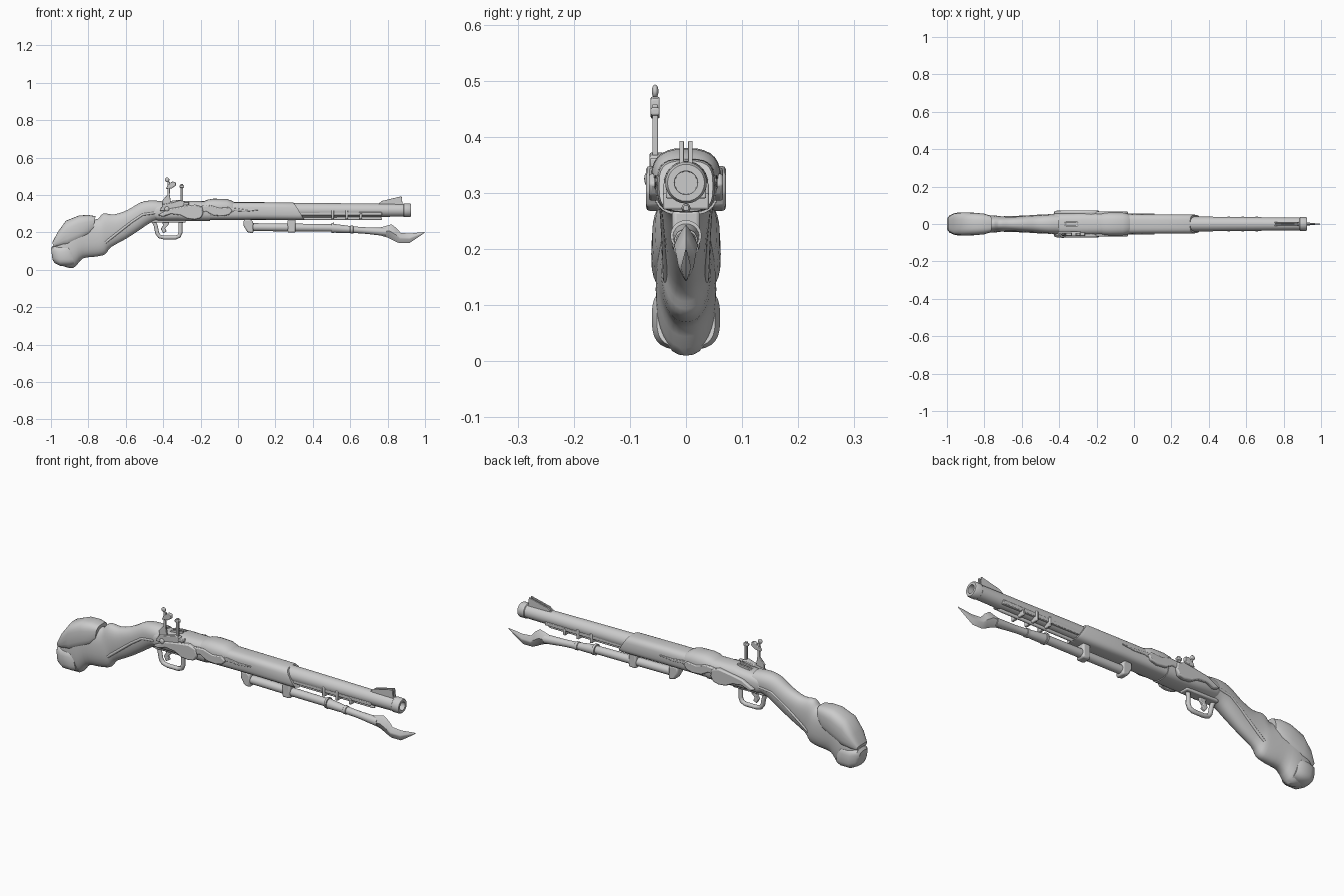
import bpy, bmesh, math
from mathutils import Vector


def finish(name, bm, bevel=0, angle=35):
    bmesh.ops.remove_doubles(bm, verts=bm.verts, dist=1e-5)
    bmesh.ops.recalc_face_normals(bm, faces=bm.faces)
    me = bpy.data.meshes.new(name)
    bm.to_mesh(me)
    bm.free()
    ob = bpy.data.objects.new(name, me)
    bpy.context.collection.objects.link(ob)
    bpy.ops.object.select_all(action='DESELECT')
    ob.select_set(True)
    bpy.context.view_layer.objects.active = ob
    if bevel:
        m = ob.modifiers.new("bevel", 'BEVEL')
        m.width, m.segments = bevel, 2
    bpy.ops.object.shade_smooth_by_angle(angle=math.radians(angle))
    return ob


def spline(rows, steps):
    """Catmull-Rom through rows of equal length."""
    v = [Vector(r) for r in rows]
    out = []
    for i in range(len(v) - 1):
        a, b, c, d = v[max(i - 1, 0)], v[i], v[i + 1], v[min(i + 2, len(v) - 1)]
        for s in range(steps):
            t = s / steps
            out.append(0.5 * (2 * b + (c - a) * t + (2 * a - 5 * b + 4 * c - d) * t * t
                              + (3 * b - a - 3 * c + d) * t ** 3))
    return out + [v[-1]]


def skin(bm, rings):
    vs = [[bm.verts.new(p) for p in r] for r in rings]
    n = len(vs[0])
    for a, b in zip(vs, vs[1:]):
        for i in range(n):
            bm.faces.new((a[i], a[(i + 1) % n], b[(i + 1) % n], b[i]))
    bm.faces.new(vs[0])
    bm.faces.new(vs[-1])


def loft(name, rows, e=2.0, n=28, steps=1):
    """Rows are top x, top z, bottom x, bottom z, half width; e is the squareness."""
    if steps > 1:
        rows = [tuple(r) for r in (lambda rr: rr)(
            [list(a) + list(b) for a, b in zip(spline([r[:3] for r in rows], steps),
                                               spline([r[2:] for r in rows], steps))])]
        rows = [(r[0], r[1], r[2], r[4], r[5]) for r in rows]
    rings = []
    for xt, zt, xb, zb, w in rows:
        ring = []
        for i in range(n):
            a = 2 * math.pi * i / n
            c, s = [math.copysign(abs(q) ** (2 / e), q) if abs(q) > 1e-9 else 0
                    for q in (math.cos(a), math.sin(a))]
            k = (s + 1) / 2
            ring.append((xb + (xt - xb) * k, w * c, zb + (zt - zb) * k))
        rings.append(ring)
    bm = bmesh.new()
    skin(bm, rings)
    return finish(name, bm)


def lathe(name, prof, z, y=0, n=28, drop=0):
    """Profile of x, radius turned about an x-axis; drop lowers it along its length."""
    x0 = prof[0][0]
    bm = bmesh.new()
    skin(bm, [[(x, y + r * math.cos(2 * math.pi * i / n),
                z - drop * (x - x0) + r * math.sin(2 * math.pi * i / n))
               for i in range(n)] for x, r in prof])
    return finish(name, bm)


def plate(name, pts, y0, y1, bevel=0.003, both=False):
    bm = bmesh.new()
    for s in ((1, -1) if both else (1,)):
        a, b = [[bm.verts.new((x, s * y, z)) for x, z in pts] for y in (y0, y1)]
        n = len(pts)
        bm.faces.new(a)
        bm.faces.new(b)
        for i in range(n):
            bm.faces.new((a[i], a[(i + 1) % n], b[(i + 1) % n], b[i]))
    return finish(name, bm, bevel)


def box(x0, x1, z0, z1):
    return [(x0, z0), (x1, z0), (x1, z1), (x0, z1)]


def tube(name, pts, r, cyclic=False):
    cu = bpy.data.curves.new(name, 'CURVE')
    cu.dimensions, cu.bevel_depth, cu.bevel_resolution = '3D', r, 3
    cu.use_fill_caps = True
    sp = cu.splines.new('POLY')
    sp.points.add(len(pts) - 1)
    for p, q in zip(sp.points, pts):
        p.co = (*q, 1)
    sp.use_cyclic_u = cyclic
    ob = bpy.data.objects.new(name, cu)
    bpy.context.collection.objects.link(ob)
    bpy.ops.object.select_all(action='DESELECT')
    ob.select_set(True)
    bpy.context.view_layer.objects.active = ob
    bpy.ops.object.convert(target='MESH')
    bpy.ops.object.shade_smooth_by_angle(angle=math.radians(50))


def ball(name, x, y, z, r, sy=1):
    bm = bmesh.new()
    bmesh.ops.create_uvsphere(bm, u_segments=16, v_segments=10, radius=r)
    for v in bm.verts:
        v.co = (v.co.x + x, v.co.y * sy + y, v.co.z + z)
    finish(name, bm, angle=60)


# shoulder stock with raised cheek panel and butt cap
loft("stock", [(-.40, .365, -.40, .265, .05), (-.46, .37, -.43, .262, .05), (-.52, .36, -.47, .25, .047),
               (-.59, .32, -.53, .21, .043), (-.66, .296, -.60, .165, .039), (-.72, .30, -.68, .12, .04),
               (-.75, .272, -.71, .083, .044), (-.79, .27, -.76, .07, .047), (-.85, .275, -.83, .06, .051),
               (-.91, .245, -.88, .01, .054), (-.96, .19, -.95, .025, .048), (-.985, .13, -.98, .05, .03)],
     2.3, 32, 3)
loft("cheek_panel", [(-.762, .286, -.775, .21, .044), (-.80, .293, -.80, .175, .055), (-.85, .29, -.85, .15, .060),
                     (-.92, .262, -.91, .12, .062), (-.965, .20, -.955, .12, .056), (-.993, .145, -.985, .12, .04)], 3)
loft("butt_cap", [(-.895, .125, -.875, .025, .052), (-.91, .135, -.90, .02, .061), (-.96, .13, -.95, .02, .06),
                  (-.99, .128, -.98, .035, .047), (-1.0, .115, -.992, .055, .032)], 3)
for s in (-1, 1):
    tube("stock_ridge", [(-.71, s * .034, .145), (-.64, s * .036, .20), (-.57, s * .039, .255),
                         (-.51, s * .043, .295), (-.44, s * .046, .305)], .007)

# receiver, forestock and raised band
loft("receiver", [(-.455, .345, -.445, .27, .048), (-.43, .352, -.43, .262, .055), (-.32, .362, -.32, .262, .058),
                  (-.30, .368, -.30, .26, .06), (-.15, .366, -.15, .26, .058)], 2.8)
loft("forestock", [(-.17, .362, -.17, .265, .054), (.10, .361, .10, .267, .052), (.29, .36, .335, .265, .051),
                   (.30, .357, .355, .267, .048)], 3.2)
loft("raised_band", [(-.19, .362, -.17, .275, .054), (-.165, .374, -.16, .272, .06), (-.13, .38, -.13, .272, .062),
                     (-.06, .378, -.06, .274, .061), (-.03, .368, -.035, .276, .055), (-.015, .358, -.03, .28, .05)], 2.6)

# scrolled side plates
plate("lock_plate", [(-.43, .292), (-.40, .283), (-.36, .298), (-.31, .292), (-.27, .272), (-.23, .268),
                     (-.20, .275), (-.185, .30), (-.19, .335), (-.23, .348), (-.29, .34), (-.36, .328)],
      .045, .071, .006, True)
plate("scroll_plate", [(-.22, .30), (-.17, .312), (-.13, .29), (-.08, .286), (-.045, .295), (-.03, .316),
                       (-.05, .335), (-.1, .33), (-.15, .345), (-.22, .34)], .045, .066, .005, True)
plate("scroll_tail", [(-.06, .295), (-.02, .314), (.04, .31), (.11, .318), (.11, .323), (.04, .322), (-.06, .335)],
      .04, .056, .003, True)

# barrel with hollow muzzle, side rails and ramrod
lathe("barrel", [(.20, .040), (.40, .039), (.885, .034), (.888, .037), (.918, .037), (.925, .033),
                 (.925, .021), (.80, .020)], .318)
plate("barrel_rail", box(.30, .77, .290, .308), .012, .036, .003, True)
lathe("ramrod", [(.30, .008), (.76, .008), (.77, .005)], .273, n=14)
for x in (.50, .575, .65):
    plate("rail_clip", box(x, x + .014, .27, .318 if x < .6 else .30), -.041, .041, .004)

# front sight fork and rear sight
plate("front_sight", [(.75, .352), (.77, .368), (.875, .393), (.88, .35)], .004, .012, .001, True)
plate("front_sight_base", [(.74, .34), (.77, .356), (.88, .356), (.88, .34)], -.012, .012, .002)
plate("rear_sight", [(-.38, .35), (-.36, .368), (-.30, .375), (-.295, .35)], .006, .016, .001, True)

# hammer, strike post and flash pan on the front side
Y = -.055
plate("flash_pan", [(-.42, .315), (-.30, .315), (-.285, .365), (-.31, .372), (-.35, .36), (-.40, .35)], -.065, -.04)
plate("hammer_arm", [(-.40, .32), (-.35, .32), (-.36, .37), (-.365, .40), (-.364, .47), (-.378, .472),
                     (-.378, .40), (-.405, .37)], Y - .005, Y + .005, .002)
plate("hammer_jaw", [(-.385, .432), (-.355, .435), (-.332, .45), (-.333, .468), (-.352, .472), (-.378, .45)],
      Y - .008, Y + .008)
ball("hammer_knob", -.379, Y, .481, .012, .5)
plate("strike_post", box(-.307, -.294, .31, .458), Y - .005, Y + .005, .002)
plate("strike_head", box(-.313, -.288, .438, .452), Y - .008, Y + .008)
plate("strike_bracket", box(-.312, -.262, .345, .362), -.064, -.045)
ball("pivot_screw", -.38, -.068, .325, .013, .5)

# trigger guard and trigger
tube("trigger_guard", [(-.455, 0, .27), (-.44, 0, .235), (-.432, 0, .195), (-.42, 0, .178), (-.395, 0, .172),
                       (-.335, 0, .172), (-.315, 0, .180), (-.307, 0, .20), (-.308, 0, .245), (-.30, 0, .27)], .011)
plate("trigger", [(-.41, .27), (-.365, .27), (-.372, .24), (-.39, .222), (-.382, .205), (-.40, .195),
                  (-.413, .218), (-.40, .238)], -.008, .008)
plate("guard_mount", box(-.46, -.28, .252, .27), -.025, .025, .005)

# bayonet: clamps, stepped shaft and blade
plate("rear_clamp", [(.03, .268), (.03, .235), (.05, .20), (.082, .195), (.082, .255), (.07, .268)], -.025, .025, .008)
plate("middle_clamp", box(.265, .308, .198, .27), -.025, .025, .008)
lathe("bayonet_shaft", [(.06, .021), (.28, .021), (.50, .020), (.501, .027), (.512, .028), (.513, .023)], .228, n=20, drop=.01)
lathe("bayonet_socket", [(.505, .024), (.56, .021), (.60, .018), (.602, .021), (.615, .021), (.617, .018), (.66, .017),
                         (.70, .018), (.74, .02), (.79, .022)], .222, n=20, drop=.07)
loft("bayonet_blade", [(.765, .227, .765, .182, .02), (.82, .243, .805, .17, .021), (.848, .222, .84, .152, .017),
                       (.87, .197, .862, .142, .014), (.92, .193, .915, .142, .009), (.96, .198, .955, .168, .005),
                       (.998, .202, .997, .197, .001)], 1.15, 16)
